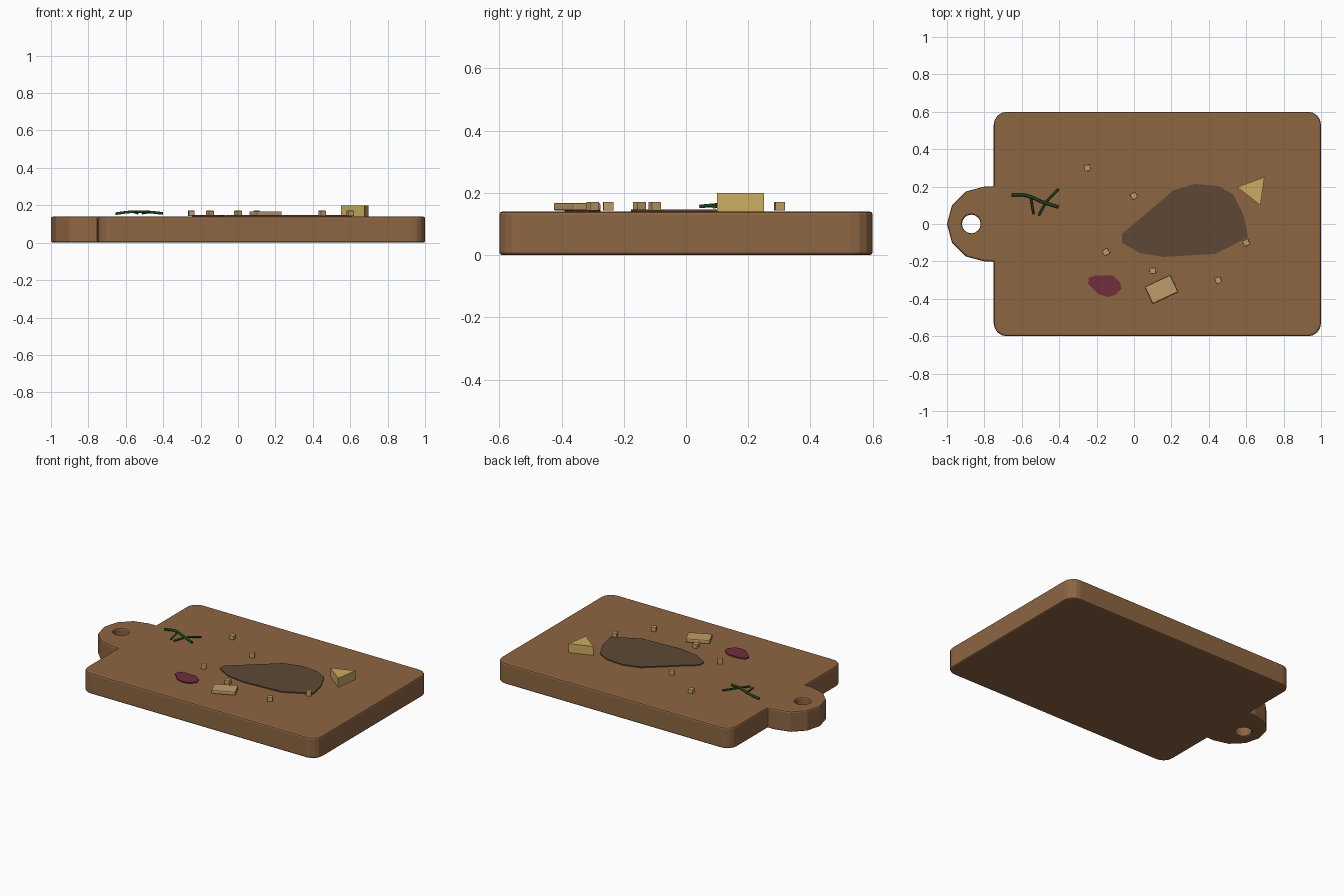
import bpy, bmesh, math
from mathutils import Vector

if "Cube" in bpy.data.objects:
    bpy.data.objects.remove(bpy.data.objects["Cube"])

TOP = 0.14


def material(name, rgb):
    m = bpy.data.materials.new(name)
    m.diffuse_color = (*rgb, 1)
    m.use_nodes = True
    m.node_tree.nodes["Principled BSDF"].inputs["Base Color"].default_value = m.diffuse_color
    return m


WOOD = material("wood", (0.27, 0.132, 0.055))
STAIN = material("stain", (0.11, 0.066, 0.037))
BEET = material("beet", (0.16, 0.026, 0.046))
CHEESE = material("cheese", (0.60, 0.41, 0.12))
CRACKER = material("cracker", (0.53, 0.34, 0.14))
HERB = material("herb", (0.012, 0.065, 0.015))


def prism(name, points, z0, z1, mat, bevel=0):
    """Extrude an outline from z0 to z1, optionally chamfering sharp edges."""
    bm = bmesh.new()
    face = bm.faces.new([bm.verts.new((x, y, z0)) for x, y in points])
    top = bmesh.ops.extrude_face_region(bm, geom=[face])["geom"]
    bmesh.ops.translate(bm, vec=(0, 0, z1 - z0),
                        verts=[g for g in top if isinstance(g, bmesh.types.BMVert)])
    bmesh.ops.recalc_face_normals(bm, faces=bm.faces)
    mesh = bpy.data.meshes.new(name)
    bm.to_mesh(mesh)
    bm.free()
    mesh.materials.append(mat)
    obj = bpy.data.objects.new(name, mesh)
    bpy.context.collection.objects.link(obj)
    if bevel:
        add_bevel(obj, bevel)
    return obj


def add_bevel(obj, width):
    mod = obj.modifiers.new("Chamfer", 'BEVEL')
    mod.width, mod.segments = width, 2
    mod.limit_method, mod.angle_limit = 'ANGLE', math.radians(40)


def arc(cx, cy, r, start, end, steps):
    angles = [math.radians(start + (end - start) * i / steps) for i in range(steps + 1)]
    return [(cx + r * math.cos(a), cy + r * math.sin(a)) for a in angles]


def rectangle(cx, cy, w, d, degrees):
    c, s = math.cos(math.radians(degrees)), math.sin(math.radians(degrees))
    corners = [(-w / 2, -d / 2), (w / 2, -d / 2), (w / 2, d / 2), (-w / 2, d / 2)]
    return [(cx + x * c - y * s, cy + x * s + y * c) for x, y in corners]


# Board with rounded corners and a faceted handle
R = 0.07
outline = (arc(1 - R, -0.6 + R, R, -90, 0, 4) + arc(1 - R, 0.6 - R, R, 0, 90, 4)
           + arc(-0.75 + R, 0.6 - R, R, 90, 180, 4) + [(-0.75, 0.2)]
           + arc(-0.8, 0, 0.2, 90, 270, 6) + [(-0.75, -0.2)]
           + arc(-0.75 + R, -0.6 + R, R, 180, 270, 4))
board = prism("cutting_board", outline, 0, TOP, WOOD)

# Hanging hole through the handle
cutter = prism("hole_cutter", arc(-0.87, 0, 0.05, 0, 337.5, 15), -0.1, 0.3, WOOD)
cutter.hide_render = True
hole = board.modifiers.new("Hole", 'BOOLEAN')
hole.operation, hole.solver, hole.object = 'DIFFERENCE', 'EXACT', cutter
bpy.context.view_layer.objects.active = board
bpy.ops.object.modifier_apply(modifier="Hole")
bpy.data.objects.remove(cutter)
add_bevel(board, 0.01)

# Thin stains on the surface
prism("dark_stain", [(-0.065, -0.053), (-0.065, -0.10), (0.03, -0.155), (0.16, -0.176),
                     (0.436, -0.16), (0.61, -0.07), (0.585, 0.05), (0.53, 0.16),
                     (0.45, 0.203), (0.323, 0.214), (0.21, 0.18), (0.024, 0.02)],
      TOP, 0.147, STAIN)
prism("beet_stain", [(-0.245, -0.32), (-0.243, -0.287), (-0.20, -0.274), (-0.115, -0.276),
                     (-0.075, -0.31), (-0.067, -0.345), (-0.10, -0.38), (-0.14, -0.39),
                     (-0.19, -0.375)], TOP, 0.147, BEET)

# Cheese wedge
prism("cheese_wedge", [(0.55, 0.198), (0.676, 0.10), (0.698, 0.251)], TOP, 0.2, CHEESE)

# Cracker
prism("cracker", rectangle(0.147, -0.35, 0.15, 0.1, 25), 0.143, 0.168, CRACKER, 0.006)

# Crumbs
crumbs = [(-0.25, 0.3, 8), (0, 0.15, 30), (-0.15, -0.15, 30),
          (0.1, -0.25, 4), (0.45, -0.3, 25), (0.6, -0.1, 22)]
for i, (x, y, turn) in enumerate(crumbs):
    prism(f"crumb_{i + 1}", rectangle(x, y, 0.032, 0.032, turn), 0.143, 0.171, CRACKER, 0.002)


# Herb sprig
def twig(name, points, radius):
    curve = bpy.data.curves.new(name, 'CURVE')
    curve.dimensions = '3D'
    curve.bevel_depth, curve.bevel_resolution = radius, 1
    curve.use_fill_caps = True
    curve.resolution_u = 4
    spline = curve.splines.new('BEZIER')
    spline.bezier_points.add(len(points) - 1)
    for bp, p in zip(spline.bezier_points, points):
        bp.co = Vector(p)
        bp.handle_left_type = bp.handle_right_type = 'AUTO'
    curve.materials.append(HERB)
    bpy.context.collection.objects.link(bpy.data.objects.new(name, curve))


twig("herb_stem", [(-0.655, 0.155, 0.155), (-0.575, 0.152, 0.165),
                   (-0.49, 0.118, 0.165), (-0.404, 0.09, 0.157)], 0.008)
twig("herb_leaf_1", [(-0.553, 0.15, 0.163), (-0.537, 0.053, 0.157)], 0.006)
twig("herb_leaf_2", [(-0.473, 0.112, 0.163), (-0.51, 0.045, 0.157)], 0.006)
twig("herb_leaf_3", [(-0.473, 0.115, 0.163), (-0.404, 0.187, 0.157)], 0.006)
